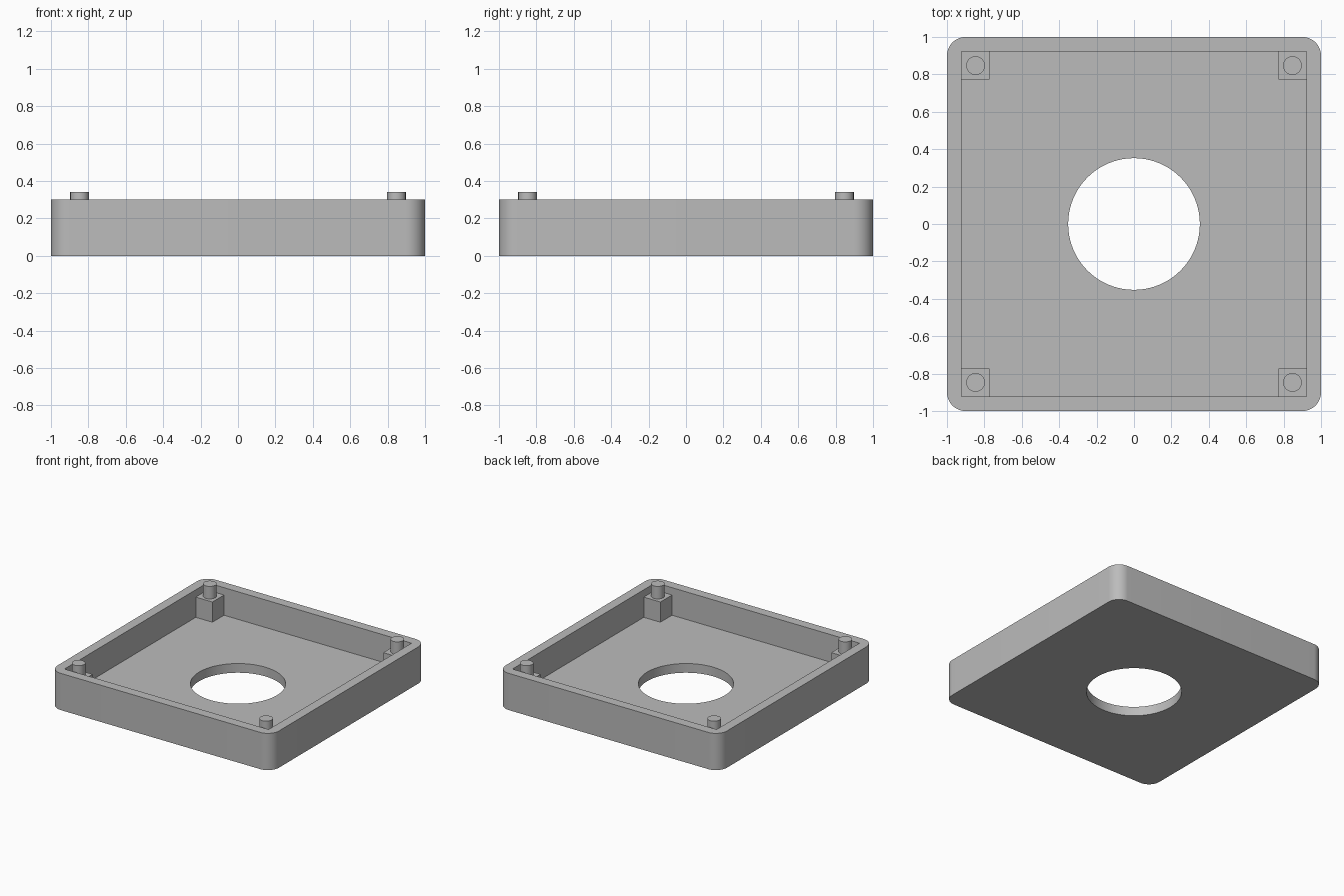
import bpy
import bmesh
from math import radians
from mathutils import Matrix

if "Cube" in bpy.data.objects:
    bpy.data.objects.remove(bpy.data.objects["Cube"], do_unlink=True)

HEIGHT, WALL, FLOOR = 0.3, 0.078, 0.075
INNER = 1 - WALL
POST_SIZE, POST_TOP = 0.15, 0.24
PEG_RADIUS, PEG_TOP = 0.05, 0.342
HOLE_RADIUS, CORNER_RADIUS = 0.352, 0.1

grey = bpy.data.materials.new("matte grey")
grey.use_nodes = True
colour = (0.5, 0.5, 0.5, 1)
grey.diffuse_color = colour
grey.node_tree.nodes["Principled BSDF"].inputs["Base Color"].default_value = colour


def finish(name, bm):
    mesh = bpy.data.meshes.new(name)
    bm.to_mesh(mesh)
    bm.free()
    mesh.materials.append(grey)
    obj = bpy.data.objects.new(name, mesh)
    bpy.context.collection.objects.link(obj)
    return obj


def box(name, x, y, z0, z1, width, corner=0):
    bm = bmesh.new()
    bmesh.ops.create_cube(bm, size=1, matrix=Matrix.Translation((x, y, (z0 + z1) / 2))
                          @ Matrix.Diagonal((width, width, z1 - z0, 1)))
    if corner:
        upright = [e for e in bm.edges if abs(e.verts[0].co.z - e.verts[1].co.z) > 0.01]
        bmesh.ops.bevel(bm, geom=upright, offset=corner, segments=12, profile=0.5,
                        affect='EDGES')
    return finish(name, bm)


def cylinder(name, x, y, z0, z1, radius, sides):
    bm = bmesh.new()
    bmesh.ops.create_cone(bm, cap_ends=True, segments=sides, radius1=radius, radius2=radius,
                          depth=z1 - z0, matrix=Matrix.Translation((x, y, (z0 + z1) / 2)))
    return finish(name, bm)


def smooth(obj):
    bpy.ops.object.select_all(action='DESELECT')
    obj.select_set(True)
    bpy.context.view_layer.objects.active = obj
    bpy.ops.object.shade_smooth_by_angle(angle=radians(30))


def cut(obj, cutter):
    mod = obj.modifiers.new("Cut", 'BOOLEAN')
    mod.operation = 'DIFFERENCE'
    mod.solver = 'EXACT'
    mod.object = cutter
    bpy.context.view_layer.objects.active = obj
    bpy.ops.object.modifier_apply(modifier=mod.name)
    bpy.data.objects.remove(cutter, do_unlink=True)


# Tray with a square cavity and a round opening through its floor
tray = box("tray", 0, 0, 0, HEIGHT, 2, CORNER_RADIUS)
cut(tray, box("cavity_cutter", 0, 0, FLOOR, HEIGHT + 0.2, 2 * INNER))
cut(tray, cylinder("opening_cutter", 0, 0, -0.1, FLOOR + 0.1, HOLE_RADIUS, 96))
smooth(tray)

# Square post with a round locating peg in each corner
centre = INNER - POST_SIZE / 2
for sx, side in ((-1, "right"), (1, "left")):
    for sy, end in ((-1, "front"), (1, "back")):
        x, y = sx * centre, sy * centre
        box(f"{end}_{side}_post", x, y, FLOOR, POST_TOP, POST_SIZE)
        smooth(cylinder(f"{end}_{side}_peg", x, y, POST_TOP, PEG_TOP, PEG_RADIUS, 40))
